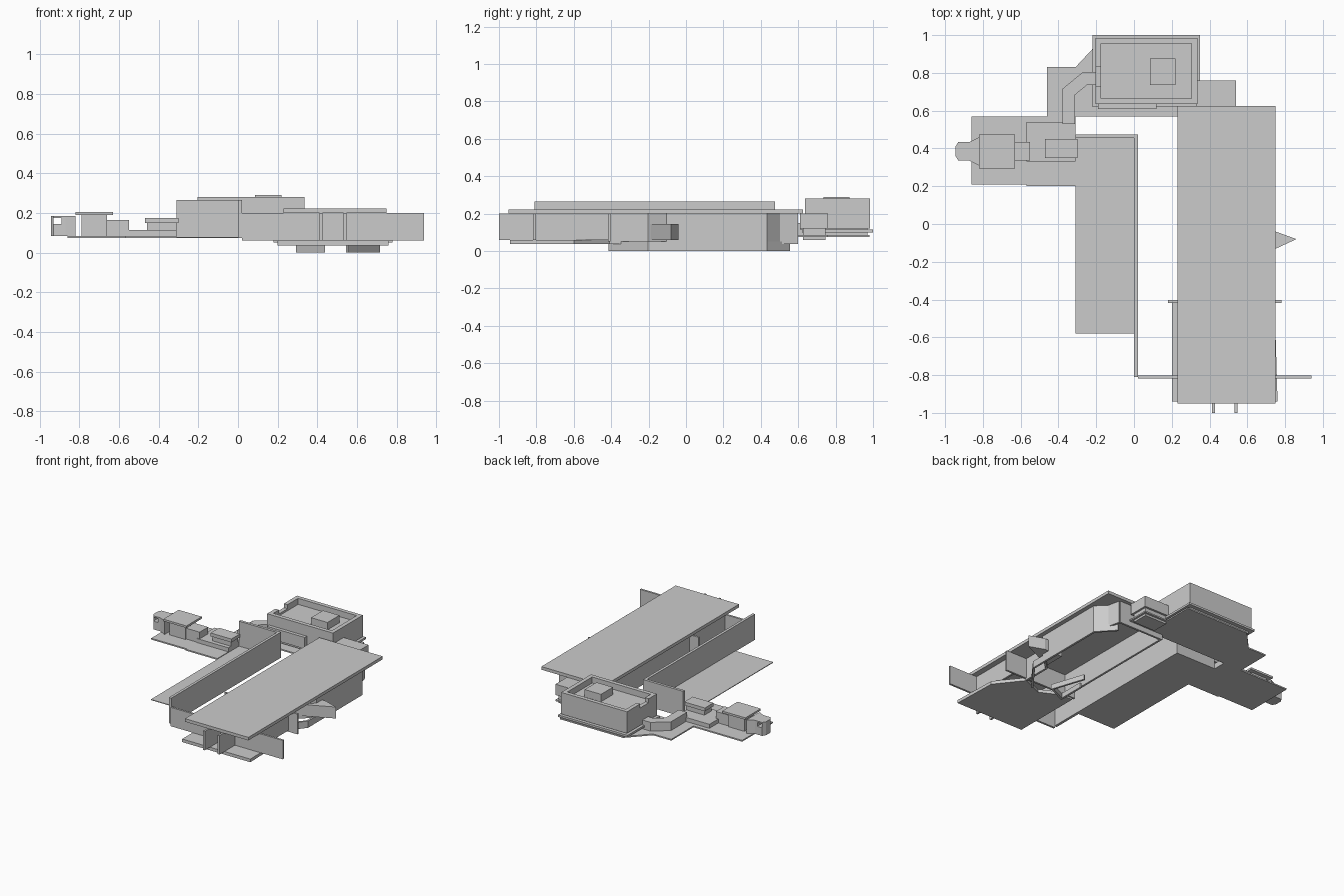
import bpy, bmesh
from mathutils import Vector

cube = bpy.data.objects.get("Cube")
if cube:
    bpy.data.objects.remove(cube, do_unlink=True)

grey = bpy.data.materials.new("model_grey")
grey.use_nodes = True
colour = (.6, .6, .6, 1)
grey.diffuse_color = colour
grey.node_tree.nodes["Principled BSDF"].inputs["Base Color"].default_value = colour


def prism(name, outline, bottom, top):
    """Plan outline extruded from the bottom level to the top level."""
    bm = bmesh.new()
    base = bm.faces.new([bm.verts.new((x, y, bottom)) for x, y in outline])
    extruded = bmesh.ops.extrude_face_region(bm, geom=[base])["geom"]
    verts = [item for item in extruded if isinstance(item, bmesh.types.BMVert)]
    bmesh.ops.translate(bm, verts=verts, vec=(0, 0, top - bottom))
    bmesh.ops.recalc_face_normals(bm, faces=bm.faces)
    mesh = bpy.data.meshes.new(name)
    bm.to_mesh(mesh)
    bm.free()
    mesh.materials.append(grey)
    obj = bpy.data.objects.new(name, mesh)
    bpy.context.collection.objects.link(obj)
    return obj


def box(name, west, east, south, north, bottom, top):
    corners = [(west, south), (east, south), (east, north), (west, north)]
    return prism(name, corners, bottom, top)


def grown_box(name, west, east, south, north, bottom, top, margin):
    """Box whose plan is widened by a margin on every side."""
    return box(name, west - margin, east + margin, south - margin, north + margin, bottom, top)


def wall(name, path, bottom, top, thick=.015):
    """Wall of even thickness along a plan path, with mitred corners."""
    points = [Vector(point) for point in path]
    steps = [(end - start).normalized() for start, end in zip(points, points[1:])]
    left, right = [], []
    for point, before, after in zip(points, steps[:1] + steps, steps + steps[-1:]):
        normal = Vector((-before.y, before.x))
        mitre = (normal + Vector((-after.y, after.x))).normalized()
        offset = mitre * thick / 2 / max(mitre.dot(normal), .4)
        left.append(point + offset)
        right.append(point - offset)
    return prism(name, left + right[::-1], bottom, top)


# Shared levels
FOUNDATION, FLOOR, GROUND, EAVES = 0, .06, .085, .2
slab = .023
paving = GROUND - .01

# Main hall: roof, front floor, cross walls and fins
hall_west, hall_east, hall_south, hall_north = .23, .75, -.95, .625
middle, front = -.41, -.81
box("hall_roof", hall_west, hall_east, hall_south, hall_north, EAVES, EAVES + slab)
prism("hall_floor", [(.2, -.94), (.76, -.94), (hall_east, -.6), (.6, middle),
                     (.44, -.48), (.3, middle), (.2, middle)], FLOOR - slab, FLOOR)
wall("front_cross_wall", [(.02, front), (.94, front)], FLOOR, EAVES)
wall("middle_cross_wall", [(.18, middle), (.78, middle)], .05, EAVES)
for x in (.42, .54):
    wall("front_fin", [(x, -1), (x, front)], FLOOR, EAVES)
for side, x in (("west", .25), ("east", .7)):
    wall("front_hall_" + side + "_wall", [(x, front), (x, middle)], FLOOR, EAVES)

# Rear hall: folded outer walls around an open underside
face = .71
bay_start, bay_end = (.6, -.2), (face, -.1)
straight_end, corner = (face, .43), (.62, .59)
wall("hall_west_wall", [(.26, middle), (.26, .59), corner], FLOOR - slab, EAVES)
wall("hall_east_wall", [(.6, middle), bay_start, bay_end, straight_end, (.64, .5), corner],
     FLOOR - slab, EAVES)
wall("lower_east_wall", [(.55, middle), (face, -.2), straight_end, (.6, .55)],
     FOUNDATION, .05)
wall("lower_west_wall", [(.3, -.2), (.3, -.4), (.43, -.34), (.35, -.1)],
     FOUNDATION, FLOOR - slab)
prism("pointed_bay", [bay_start, (.86, -.08), (hall_east, -.04), (.6, -.04)],
      FLOOR, .145)

# Courtyard paving and its tall corner wall
court_west, court_north = -.31, .465
box("courtyard_paving", court_west, 0, -.58, court_north, paving, paving + .005)
wall("courtyard_wall", [(.01, front), (.01, court_north), (court_west, court_north)],
     paving, .265, .02)

# Ground platform made of overlapping paved areas
south_edge, mid_edge, rear_edge = .2, .57, .98
box("west_platform", -.86, -.57, south_edge + .01, mid_edge, paving, GROUND)
box("middle_platform", -.57, court_west, south_edge, mid_edge, paving, GROUND)
prism("rear_platform", [(-.46, mid_edge), (.54, mid_edge), (.54, .76), (.35, .76),
                        (.35, rear_edge), (-.17, rear_edge), (court_west, .83),
                        (-.46, .83)], paving, GROUND)

# Link between the hall and the rear pavilion
link = (.33, .54, .61, .76)
box("link_block", *link, .12, EAVES)
grown_box("link_base", *link, FLOOR, .12, -.015)

# Rear pavilion with parapet, lowered roof deck and roof light
west, east, south, north = pavilion = (-.19, .32, .65, .97)
deck, parapet_top = .235, .28
notch_start, notch_end = (west, .73), (west, .83)
grown_box("pavilion_plinth", *pavilion, .1, .115, .03)
box("pavilion_core", *pavilion, GROUND, deck)
wall("pavilion_parapet", [notch_start, (west, south), (east, south), (east, north),
                          (west, north), notch_end], .12, parapet_top, .03)
wall("parapet_notch", [notch_start, notch_end], .12, deck + .015, .03)
box("pavilion_south_step", west, .12, .61, south, .115, EAVES)
box("roof_light", .085, .22, .735, .875, deck, parapet_top + .01)

# Bent walkway between the pavilions
wall("walkway", [(-.345, .53), (-.345, .7), (-.26, .77), (west, .77)], GROUND, .15, .067)

# West pavilion group, laid out about one axis
axis = .385
terrace = (-.46, court_west, .36, .44)
room = (-.81, -.64, axis - .08, axis + .08)
box("low_terrace", -.57, court_west, .33, .54, GROUND, .115)
box("terrace_block", *terrace, GROUND, .15)
grown_box("terrace_roof", *terrace, .15, .175, .01)
wall("connector", [(-.68, axis), (-.55, axis)], GROUND, .165, .1)
grown_box("west_room", *room, GROUND, EAVES, -.02)
grown_box("west_room_roof", *room, EAVES - .01, EAVES + .005, .01)

# End lookout, mirrored about the axis, with a square opening through it
half = [(-.945, .025), (-.93, .05), (-.87, .05), (-.82, .075)]
lookout = prism("lookout", [(x, axis - width) for x, width in half]
                + [(x, axis + width) for x, width in reversed(half)], GROUND, .185)
opening = wall("lookout_opening_cutter", [(-.91, .3), (-.91, .5)], .145, .175, .04)
cut = lookout.modifiers.new("opening", "BOOLEAN")
cut.object = opening
opening.hide_render = True
opening.hide_viewport = True
